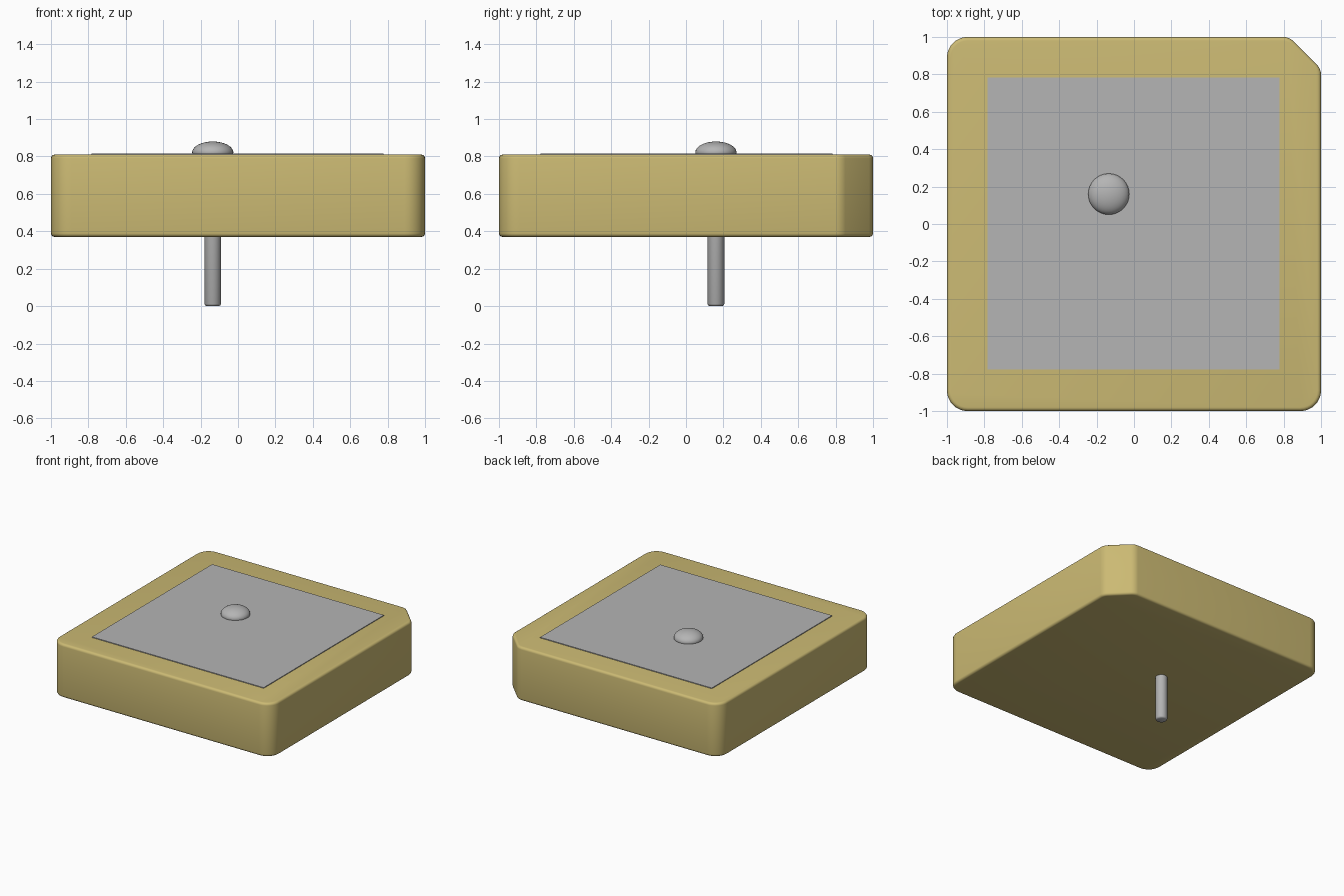
import bpy, bmesh, math

cube = bpy.data.objects.get("Cube")
if cube:
    bpy.data.objects.remove(cube, do_unlink=True)


def material(name, rgb):
    m = bpy.data.materials.new(name)
    m.use_nodes = True
    m.diffuse_color = (*rgb, 1)
    bsdf = m.node_tree.nodes["Principled BSDF"]
    bsdf.inputs["Base Color"].default_value = (*rgb, 1)
    bsdf.inputs["Roughness"].default_value = 0.6
    return m


def finish(bm, name, mat):
    bmesh.ops.recalc_face_normals(bm, faces=bm.faces)
    me = bpy.data.meshes.new(name)
    bm.to_mesh(me)
    bm.free()
    me.materials.append(mat)
    ob = bpy.data.objects.new(name, me)
    bpy.context.collection.objects.link(ob)
    bpy.ops.object.select_all(action='DESELECT')
    ob.select_set(True)
    bpy.context.view_layer.objects.active = ob
    bpy.ops.object.shade_smooth_by_angle(angle=math.radians(35))
    return ob


def prism(bm, outline, z0, z1):
    face = bm.faces.new([bm.verts.new((x, y, z0)) for x, y in outline])
    new = bmesh.ops.extrude_face_region(bm, geom=[face])["geom"]
    verts = [v for v in new if isinstance(v, bmesh.types.BMVert)]
    bmesh.ops.translate(bm, verts=verts, vec=(0, 0, z1 - z0))


def lathe(name, profile, centre, mat, steps=32):
    """Spin an (r, z) profile round a vertical axis."""
    bm = bmesh.new()
    pts = [bm.verts.new((r, 0, z)) for r, z in profile]
    edges = [bm.edges.new(p) for p in zip(pts, pts[1:])]
    bmesh.ops.spin(bm, geom=pts + edges, cent=(0, 0, 0), axis=(0, 0, 1),
                   angle=2 * math.pi, steps=steps, use_duplicate=False)
    bmesh.ops.remove_doubles(bm, verts=bm.verts, dist=1e-4)
    ob = finish(bm, name, mat)
    ob.location = (*centre, 0)
    return ob


ceramic = material("tan ceramic", (0.60, 0.49, 0.172))
metal = material("grey metal", (0.46, 0.46, 0.46))

BOTTOM, TOP = 0.37, 0.81
PIN = (-0.135, 0.16)

# Ceramic block: three rounded corners and one cut corner
bm = bmesh.new()
prism(bm, [(-1, -1), (1, -1), (1, 0.83), (0.83, 1), (-1, 1)], BOTTOM, TOP)


def uprights(cut):
    return [e for e in bm.edges
            if abs(e.verts[0].co.z - e.verts[1].co.z) > 0.1
            and (e.verts[0].co.x + e.verts[0].co.y > 1.5) == cut
            and abs(abs(e.verts[0].co.x) + abs(e.verts[0].co.y) - (1.83 if cut else 2)) < 0.01]


bmesh.ops.bevel(bm, geom=uprights(False), offset=0.11, segments=8,
                profile=0.5, affect='EDGES')
bmesh.ops.bevel(bm, geom=uprights(True), offset=0.03, segments=4,
                profile=0.5, affect='EDGES')
# Softened top and bottom rims
rims = [e for e in bm.edges if abs(e.verts[0].co.z - e.verts[1].co.z) < 1e-4]
bmesh.ops.bevel(bm, geom=rims, offset=0.02, segments=4, profile=0.5,
                affect='EDGES')
finish(bm, "ceramic_block", ceramic)

# Thin metal plate on top
bm = bmesh.new()
prism(bm, [(-0.783, -0.778), (0.778, -0.778), (0.778, 0.783), (-0.783, 0.783)],
      TOP - 0.002, TOP + 0.006)
finish(bm, "patch_plate", metal)

# Solder dome, slightly tucked in at its base
angles = [math.radians(-15 + 105 * i / 12) for i in range(13)]
dome = [(0.11 * math.cos(a), 0.822 + 0.058 * math.sin(a)) for a in angles]
dome[-1] = (0, 0.88)
lathe("solder_dome", dome, PIN, metal)

# Feed pin with a rounded lower end
pin = [(0, 0), (0.034, 0), (0.041, 0.004), (0.045, 0.012), (0.045, 0.80), (0, 0.80)]
lathe("feed_pin", pin, PIN, metal)
